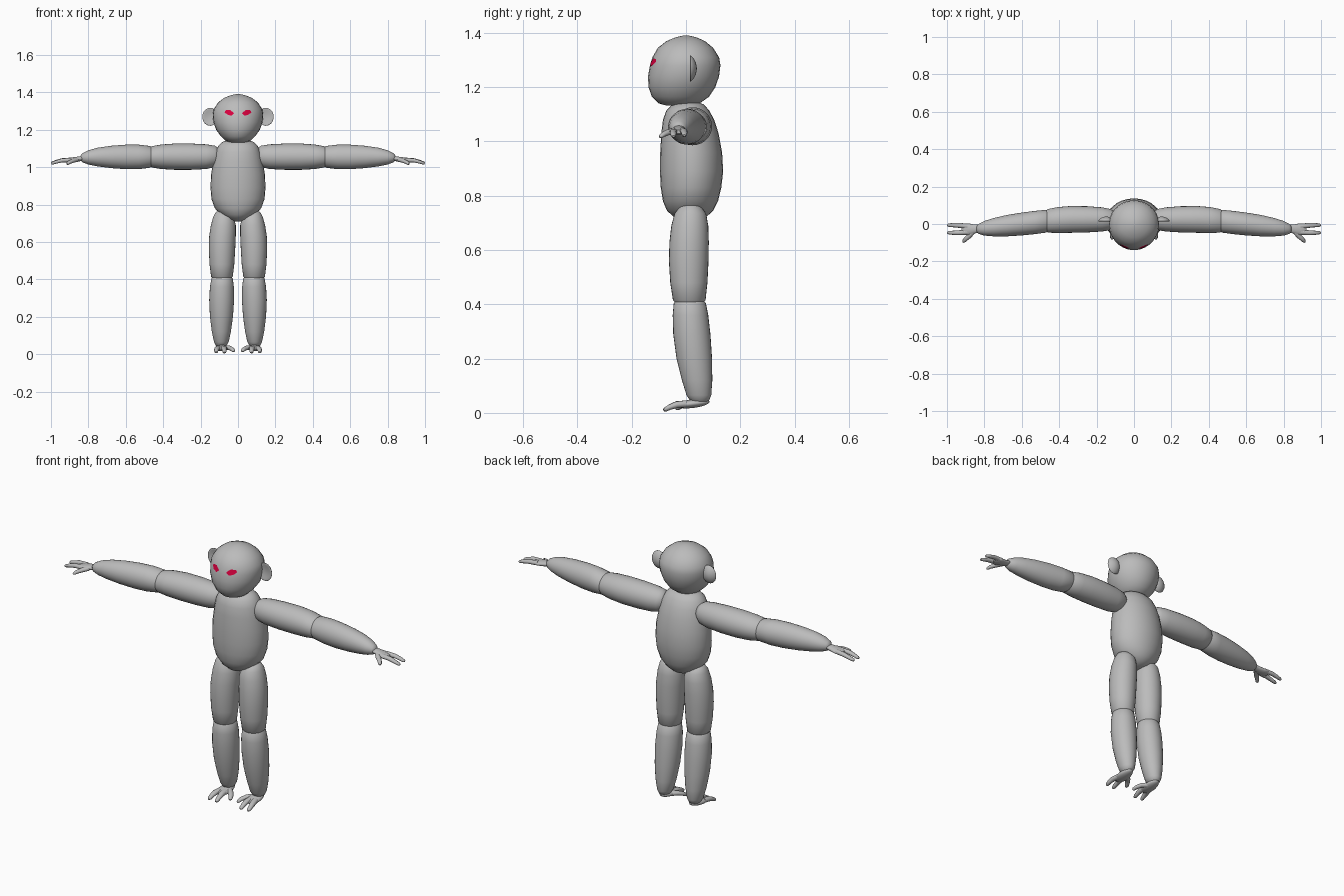
import bpy
import bmesh
import math
from mathutils import Vector
from mathutils.bvhtree import BVHTree

SEG = 28


def material(name, rgb):
    m = bpy.data.materials.new(name)
    m.diffuse_color = (*rgb, 1)
    return m


GREY = material("grey_skin", (0.5, 0.5, 0.5))
RED = material("red_eye", (0.7, 0.0, 0.05))


def finish(name, bm, mat=GREY, mirror=False, angle=50):
    """Turn a bmesh into a smooth object, optionally mirrored across x."""
    bmesh.ops.recalc_face_normals(bm, faces=bm.faces)
    me = bpy.data.meshes.new(name)
    bm.to_mesh(me)
    bm.free()
    for p in me.polygons:
        p.use_smooth = True
    me.set_sharp_from_angle(angle=math.radians(angle))
    me.materials.append(mat)
    ob = bpy.data.objects.new(name, me)
    bpy.context.collection.objects.link(ob)
    if mirror:
        mod = ob.modifiers.new("Mirror", 'MIRROR')
        mod.use_axis[0] = True
        mod.use_mirror_merge = False
    return ob


def bridge(bm, rings):
    """Skin a list of point rings and close both ends."""
    rows = [[bm.verts.new(p) for p in ring] for ring in rings]
    for a, b in zip(rows, rows[1:]):
        n = len(a)
        for i in range(n):
            j = (i + 1) % n
            bm.faces.new((a[i], a[j], b[j], b[i]))
    bm.faces.new(rows[0])
    bm.faces.new(rows[-1])


def loft(name, axis, rows, mirror=False):
    """Oval sections (position, min_u, max_u, min_v, max_v) along x or z."""
    rings = []
    for t, u0, u1, v0, v1 in rows:
        ring = []
        for i in range(SEG):
            a = 2 * math.pi * i / SEG
            u = (u0 + u1) / 2 + (u1 - u0) / 2 * math.cos(a)
            v = (v0 + v1) / 2 + (v1 - v0) / 2 * math.sin(a)
            ring.append((t, u, v) if axis == 'x' else (u, v, t))
        rings.append(ring)
    bm = bmesh.new()
    bridge(bm, rings)
    return finish(name, bm, mirror=mirror)


def digit(name, pts, flat=0.85):
    """Tapered finger or toe through points (x, y, z, radius)."""
    pos = [Vector(p[:3]) for p in pts]
    # round off the tip
    d = (pos[-1] - pos[-2]).normalized()
    r = pts[-1][3]
    pos.append(pos[-1] + d * r * 0.7)
    radii = [p[3] for p in pts] + [r * 0.5]
    rings = []
    for i, p in enumerate(pos):
        d = (pos[min(i + 1, len(pos) - 1)] - pos[max(i - 1, 0)]).normalized()
        side = d.cross(Vector((0, 0, 1))).normalized()
        up = side.cross(d)
        rings.append([p + radii[i] * (side * math.cos(a) + up * flat * math.sin(a))
                      for a in (2 * math.pi * k / 10 for k in range(10))])
    bm = bmesh.new()
    bridge(bm, rings)
    return finish(name, bm, mirror=True)


# Torso
loft("torso", 'z', [
    (0.71, -0.02, 0.02, -0.01, 0.04), (0.722, -0.055, 0.055, -0.045, 0.075),
    (0.745, -0.09, 0.09, -0.07, 0.1), (0.78, -0.124, 0.124, -0.085, 0.118),
    (0.83, -0.142, 0.142, -0.093, 0.13), (0.89, -0.147, 0.147, -0.096, 0.137),
    (0.96, -0.144, 0.144, -0.095, 0.133), (1.03, -0.132, 0.132, -0.091, 0.12),
    (1.08, -0.12, 0.12, -0.085, 0.104), (1.115, -0.105, 0.105, -0.072, 0.085),
    (1.137, -0.08, 0.08, -0.05, 0.065), (1.145, -0.04, 0.04, -0.02, 0.04)])

# Head with a blunt muzzle
head = loft("head", 'z', [
    (1.132, -0.04, 0.04, -0.07, 0.02), (1.14, -0.065, 0.065, -0.1, 0.05),
    (1.165, -0.092, 0.092, -0.126, 0.085), (1.2, -0.117, 0.117, -0.138, 0.108),
    (1.24, -0.131, 0.131, -0.14, 0.122), (1.28, -0.135, 0.135, -0.133, 0.127),
    (1.31, -0.13, 0.13, -0.124, 0.122), (1.345, -0.107, 0.107, -0.104, 0.1),
    (1.37, -0.075, 0.075, -0.072, 0.07), (1.384, -0.04, 0.04, -0.038, 0.038),
    (1.39, -0.012, 0.012, -0.012, 0.012)])

# Ears: shallow bowls
bm = bmesh.new()
bmesh.ops.create_uvsphere(bm, u_segments=20, v_segments=12, radius=1)
for v in bm.verts:
    x, y, z = v.co
    bowl = 0.014 * (1 - x * x - z * z)
    v.co = (0.149 + 0.042 * x, 0.016 + 0.01 * y + bowl, 1.269 + 0.048 * z)
finish("ears", bm, mirror=True)

# Eyes: slanted patches laid on the head surface
hb = bmesh.new()
hb.from_mesh(head.data)
tree = BVHTree.FromBMesh(hb)
bm = bmesh.new()


def on_head(x, z):
    return tree.ray_cast(Vector((x, -1, z)), Vector((0, 1, 0)))[0] + Vector((0, -0.003, 0))


outline = [(0.021, 1.288), (0.042, 1.306), (0.066, 1.304),
           (0.072, 1.294), (0.058, 1.281), (0.036, 1.275)]
mid = bm.verts.new(on_head(0.048, 1.291))
rim = [bm.verts.new(on_head(x, z)) for x, z in outline]
for i in range(len(rim)):
    bm.faces.new((mid, rim[i], rim[(i + 1) % len(rim)]))
hb.free()
finish("eyes", bm, RED, mirror=True)

# Arms
loft("upper_arms", 'x', [
    (0.095, 0.005, 0.045, 1.04, 1.08), (0.103, -0.015, 0.065, 1.02, 1.1),
    (0.125, -0.032, 0.08, 1.0, 1.115), (0.17, -0.04, 0.089, 0.99, 1.122),
    (0.25, -0.045, 0.095, 0.986, 1.126), (0.34, -0.047, 0.096, 0.986, 1.126),
    (0.41, -0.048, 0.09, 0.99, 1.121), (0.46, -0.046, 0.08, 0.998, 1.112),
    (0.485, -0.03, 0.06, 1.015, 1.095), (0.495, -0.005, 0.03, 1.04, 1.07)], True)
loft("forearms", 'x', [
    (0.435, -0.005, 0.04, 1.035, 1.075), (0.445, -0.03, 0.06, 1.015, 1.095),
    (0.47, -0.046, 0.076, 0.997, 1.113), (0.53, -0.054, 0.07, 0.989, 1.12),
    (0.6, -0.061, 0.061, 0.989, 1.12), (0.68, -0.066, 0.048, 0.995, 1.114),
    (0.75, -0.066, 0.032, 1.004, 1.104), (0.8, -0.062, 0.016, 1.014, 1.09),
    (0.83, -0.053, 0.0, 1.025, 1.075), (0.842, -0.04, -0.012, 1.038, 1.062)], True)

# Hands: palm, two fingers and a thumb
loft("palms", 'x', [
    (0.82, -0.045, -0.005, 1.038, 1.062), (0.85, -0.05, -0.003, 1.03, 1.057),
    (0.885, -0.06, 0.003, 1.026, 1.052), (0.91, -0.06, 0.003, 1.025, 1.047),
    (0.922, -0.048, -0.01, 1.03, 1.042)], True)
digit("back_fingers", [(0.89, -0.012, 1.04, 0.014), (0.94, -0.007, 1.037, 0.013),
                       (0.97, -0.006, 1.03, 0.011), (0.992, -0.006, 1.024, 0.009)])
digit("front_fingers", [(0.89, -0.044, 1.038, 0.014), (0.94, -0.047, 1.036, 0.013),
                        (0.97, -0.047, 1.028, 0.011), (0.992, -0.046, 1.021, 0.009)])
digit("thumbs", [(0.86, -0.04, 1.04, 0.014), (0.883, -0.066, 1.034, 0.013),
                 (0.902, -0.083, 1.026, 0.011), (0.911, -0.093, 1.019, 0.009)])

# Legs
loft("thighs", 'z', [
    (0.385, 0.065, 0.105, -0.01, 0.035), (0.395, 0.045, 0.125, -0.03, 0.055),
    (0.415, 0.028, 0.144, -0.048, 0.072), (0.48, 0.02, 0.152, -0.058, 0.079),
    (0.56, 0.015, 0.156, -0.063, 0.083), (0.63, 0.012, 0.154, -0.061, 0.084),
    (0.69, 0.012, 0.145, -0.054, 0.082), (0.735, 0.022, 0.132, -0.042, 0.074),
    (0.76, 0.04, 0.118, -0.022, 0.055), (0.77, 0.06, 0.1, 0.0, 0.035)], True)
loft("shins", 'z', [
    (0.035, 0.075, 0.105, 0.035, 0.065), (0.045, 0.062, 0.118, 0.015, 0.085),
    (0.065, 0.05, 0.128, 0.002, 0.093), (0.12, 0.038, 0.14, -0.015, 0.097),
    (0.2, 0.027, 0.15, -0.035, 0.096), (0.29, 0.021, 0.154, -0.047, 0.09),
    (0.36, 0.022, 0.15, -0.049, 0.082), (0.405, 0.028, 0.142, -0.045, 0.073),
    (0.425, 0.045, 0.125, -0.03, 0.055), (0.435, 0.065, 0.105, -0.01, 0.035)], True)

# Feet: flattened sole, two toes and a splayed big toe
bm = bmesh.new()
bmesh.ops.create_uvsphere(bm, u_segments=20, v_segments=12, radius=1)
for v in bm.verts:
    x, y, z = v.co
    v.co = (0.088 + 0.034 * x * (1 - 0.15 * y), 0.025 + 0.062 * y,
            0.034 + 0.007 * y + 0.016 * z)
finish("soles", bm, mirror=True)
digit("outer_toes", [(0.104, 0.0, 0.033, 0.016), (0.112, -0.035, 0.03, 0.015),
                     (0.116, -0.06, 0.021, 0.012), (0.117, -0.075, 0.013, 0.01)])
digit("middle_toes", [(0.077, 0.0, 0.033, 0.016), (0.074, -0.035, 0.031, 0.015),
                      (0.073, -0.06, 0.021, 0.012), (0.073, -0.077, 0.012, 0.01)])
digit("big_toes", [(0.075, 0.03, 0.034, 0.016), (0.047, 0.005, 0.034, 0.014),
                   (0.03, -0.018, 0.026, 0.012), (0.024, -0.031, 0.018, 0.01)])
